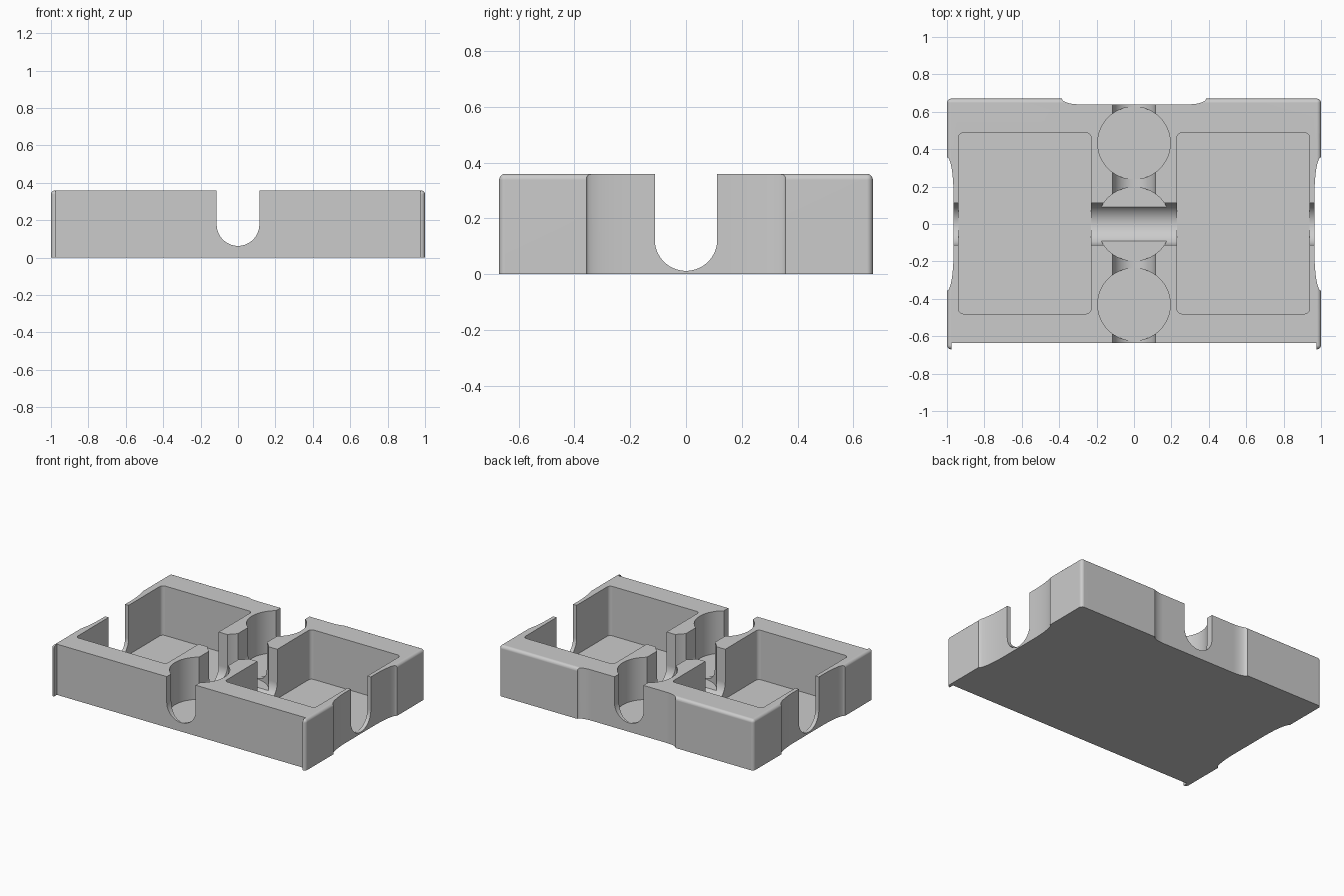
import bpy
import bmesh
import math
from mathutils import Vector

if "Cube" in bpy.data.objects:
    bpy.data.objects.remove(bpy.data.objects["Cube"])

TOP = 0.36      # block height
ABOVE = 0.6     # cutters reach past the top


def make_object(name, bm):
    bmesh.ops.recalc_face_normals(bm, faces=bm.faces[:])
    mesh = bpy.data.meshes.new(name)
    bm.to_mesh(mesh)
    bm.free()
    ob = bpy.data.objects.new(name, mesh)
    bpy.context.collection.objects.link(ob)
    return ob


def prism(name, points, axis, lo, hi):
    """Extrude a 2D profile along axis 'x', 'y' or 'z' from lo to hi."""
    place = {'x': lambda a, b: Vector((lo, a, b)),
             'y': lambda a, b: Vector((a, lo, b)),
             'z': lambda a, b: Vector((a, b, lo))}[axis]
    move = {'x': (1, 0, 0), 'y': (0, 1, 0), 'z': (0, 0, 1)}[axis]
    bm = bmesh.new()
    face = bm.faces.new([bm.verts.new(place(a, b)) for a, b in points])
    out = bmesh.ops.extrude_face_region(bm, geom=[face])
    verts = [g for g in out['geom'] if isinstance(g, bmesh.types.BMVert)]
    bmesh.ops.translate(bm, verts=verts, vec=Vector(move) * (hi - lo))
    return make_object(name, bm)


def arc(cx, cy, rx, ry, start, end, n):
    angles = [math.radians(start + (end - start) * i / n) for i in range(n + 1)]
    return [(cx + rx * math.cos(a), cy + ry * math.sin(a)) for a in angles]


def rounded_rect(x0, x1, y0, y1, r):
    corners = [(x1 - r, y1 - r, 0), (x0 + r, y1 - r, 90),
               (x0 + r, y0 + r, 180), (x1 - r, y0 + r, 270)]
    return [p for cx, cy, a in corners for p in arc(cx, cy, r, r, a, a + 90, 6)]


def u_slot(half, bottom):
    """Round-bottomed channel profile, open upward."""
    return arc(0, bottom + half, half, half, 180, 360, 32) + [(half, ABOVE), (-half, ABOVE)]


def scoop(half, corner, depth, edge):
    """Shallow finger recess: flat middle, elliptical ends, along an outer edge."""
    inner = half - corner
    left = arc(-inner, edge, corner, depth, 180, 270, 12)
    right = arc(inner, edge, corner, depth, 270, 360, 12)
    return left + right + [(half, edge + 0.1), (-half, edge + 0.1)]


# Outer block, with rounded edges everywhere but the bottom
block = prism("organizer_tray",
              [(-1, -0.67), (1, -0.67), (1, 0.67), (-1, 0.67)], 'z', 0, TOP)
bm = bmesh.new()
bm.from_mesh(block.data)
edges = [e for e in bm.edges if max(v.co.z for v in e.verts) > 0.1]
bmesh.ops.bevel(bm, geom=edges, offset=0.022, segments=5, profile=0.5, affect='EDGES')
bm.to_mesh(block.data)
bm.free()

cutters = []

# Front face set back between two thin corner lips
cutters.append(prism("front_cut", [(-0.977, -0.9), (0.977, -0.9), (0.977, -0.637),
                                   (-0.977, -0.637)], 'z', -0.2, ABOVE))

# Finger scoops on the back and on both ends
cutters.append(prism("back_scoop", scoop(0.385, 0.09, 0.03, 0.67), 'z', -0.2, ABOVE))
for s in (-1, 1):
    pts = [(s * b, a) for a, b in scoop(0.357, 0.2, 0.035, 1.0)]
    cutters.append(prism("end_scoop", pts, 'z', -0.2, ABOVE))

# Two deep pockets
for s in (-1, 1):
    x0, x1 = sorted((s * 0.23, s * 0.938))
    cutters.append(prism("pocket", rounded_rect(x0, x1, -0.48, 0.487, 0.025),
                         'z', 0.009, ABOVE))

# Three round wells along the middle
for y, r in ((-0.43, 0.194), (0.0, 0.197), (0.433, 0.194)):
    cutters.append(prism("round_well", arc(0, y, r, r, 0, 360, 64)[:-1], 'z', 0.06, ABOVE))

# Crossing round-bottomed channels
cutters.append(prism("long_channel", u_slot(0.112, 0.012), 'x', -1.2, 1.2))
cutters.append(prism("cross_channel", u_slot(0.114, 0.063), 'y', -0.9, 0.9))

# Carve the block
bpy.context.view_layer.objects.active = block
for cutter in cutters:
    cutter.hide_render = True
    mod = block.modifiers.new("cut", 'BOOLEAN')
    mod.operation = 'DIFFERENCE'
    mod.solver = 'EXACT'
    mod.object = cutter
    bpy.ops.object.modifier_apply(modifier=mod.name)
    bpy.data.objects.remove(cutter, do_unlink=True)

# Single grey colour
grey = bpy.data.materials.new("light_grey")
grey.diffuse_color = (0.6, 0.6, 0.6, 1)
grey.use_nodes = True
grey.node_tree.nodes["Principled BSDF"].inputs["Base Color"].default_value = grey.diffuse_color
block.data.materials.clear()
block.data.materials.append(grey)

# Smooth curves, crisp edges
bpy.ops.object.select_all(action='DESELECT')
block.select_set(True)
bpy.ops.object.shade_smooth_by_angle(angle=math.radians(30))
weighted = block.modifiers.new("weighted_normals", 'WEIGHTED_NORMAL')
weighted.keep_sharp = True
